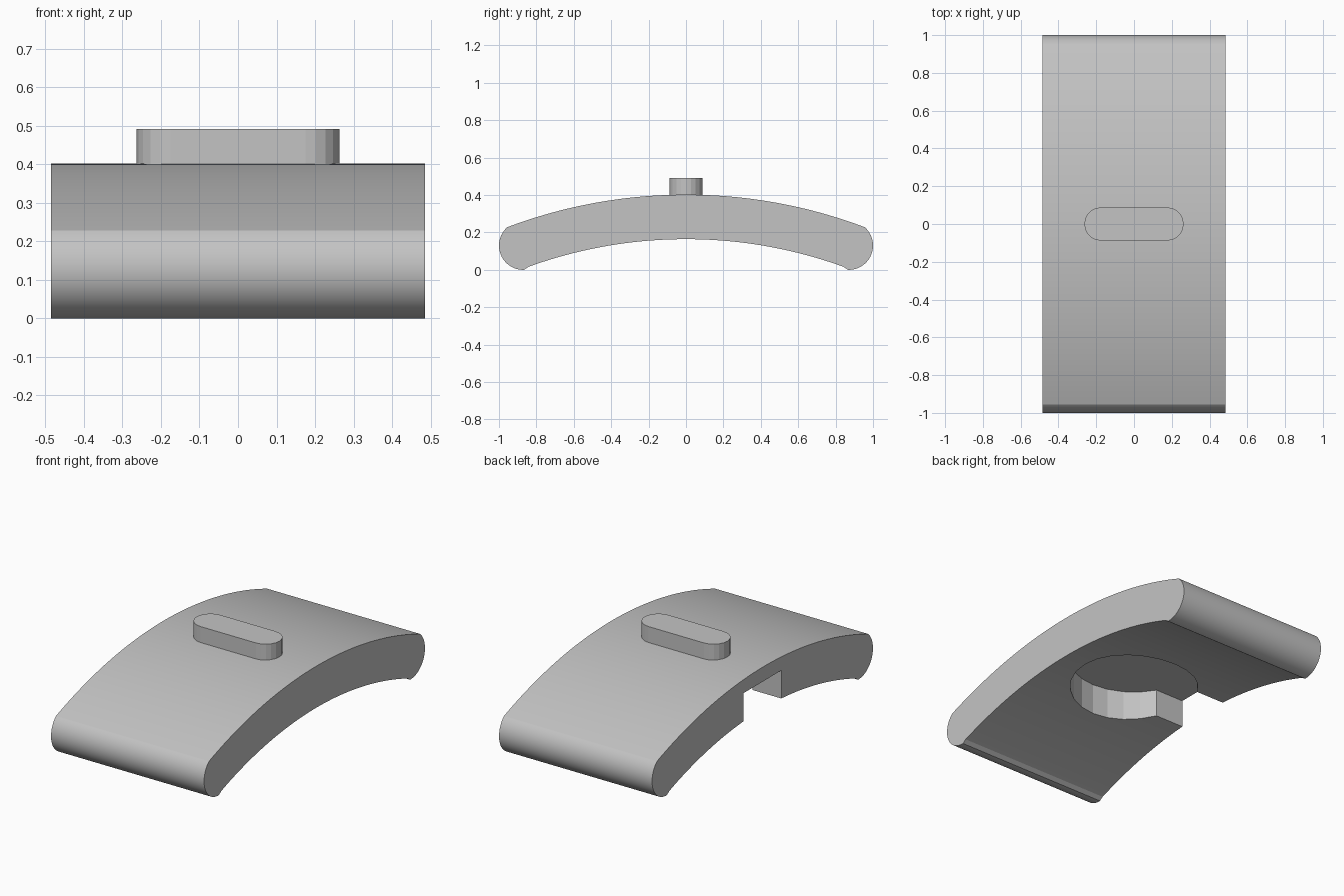
import bpy, bmesh, math
from mathutils import Vector

default = bpy.data.objects.get("Cube")
if default:
    bpy.data.objects.remove(default, do_unlink=True)

grey = bpy.data.materials.new("plain grey")
grey.use_nodes = True
colour = (0.55, 0.55, 0.55, 1)
grey.diffuse_color = colour
grey.node_tree.nodes["Principled BSDF"].inputs["Base Color"].default_value = colour


def arc(cx, cy, r, start, end, steps):
    """Points on an arc, angles in degrees."""
    angles = [math.radians(start + (end - start) * i / steps) for i in range(steps + 1)]
    return [(cx + r * math.cos(a), cy + r * math.sin(a)) for a in angles]


def extrude(name, outline, place, depth):
    """Solid made by sweeping a closed outline along a vector."""
    bm = bmesh.new()
    face = bm.faces.new([bm.verts.new(place(u, v)) for u, v in outline])
    swept = bmesh.ops.extrude_face_region(bm, geom=[face])["geom"]
    moved = [g for g in swept if isinstance(g, bmesh.types.BMVert)]
    bmesh.ops.translate(bm, verts=moved, vec=Vector(depth))
    bmesh.ops.recalc_face_normals(bm, faces=bm.faces)
    mesh = bpy.data.meshes.new(name)
    bm.to_mesh(mesh)
    bm.free()
    mesh.materials.append(grey)
    obj = bpy.data.objects.new(name, mesh)
    bpy.context.collection.objects.link(obj)
    return obj


def activate(obj):
    bpy.ops.object.select_all(action='DESELECT')
    obj.select_set(True)
    bpy.context.view_layer.objects.active = obj


def cut(obj, cutter):
    cutter.hide_render = True
    mod = obj.modifiers.new("cut", 'BOOLEAN')
    mod.operation, mod.solver, mod.object = 'DIFFERENCE', 'EXACT', cutter
    activate(obj)
    bpy.ops.object.modifier_apply(modifier=mod.name)
    bpy.data.objects.remove(cutter, do_unlink=True)


# Arched body: two concentric arcs joined by rounded ends
half_width = 0.485
centre_z = -2.308
outer = arc(0, centre_z, 2.71, 110.4, 69.6, 48)
inner = arc(0, centre_z, 2.472, 69.2, 110.8, 48)
right_end = arc(0.87, 0.13, 0.13, 49, -92, 24)
left_end = [(-y, z) for y, z in reversed(right_end)]
profile = outer[1:-1] + right_end + inner[1:-1] + left_end
body = extrude("arched_body", profile,
               lambda y, z: (-half_width, y, z), (2 * half_width, 0, 0))

# Round pocket underneath, with a channel open on one side
pocket_top = 0.319
slot = 0.17
radius = 0.347
edge = math.degrees(math.asin(slot / radius))
keyhole = arc(0, 0, radius, edge - 180, 180 - edge, 20) + [(-0.6, slot), (-0.6, -slot)]
cutter = extrude("keyhole_cutter", keyhole,
                 lambda x, y: (x, y, -0.1), (0, 0, pocket_top + 0.1))
cut(body, cutter)
activate(body)
bpy.ops.object.shade_smooth_by_angle(angle=math.radians(9))

# Raised key with rounded ends on the crown
key_r = 0.088
key_x = 0.263 - key_r
stadium = arc(key_x, 0, key_r, -90, 90, 10) + arc(-key_x, 0, key_r, 90, 270, 10)
extrude("top_key", stadium, lambda x, y: (x, y, 0.36), (0, 0, 0.132))
